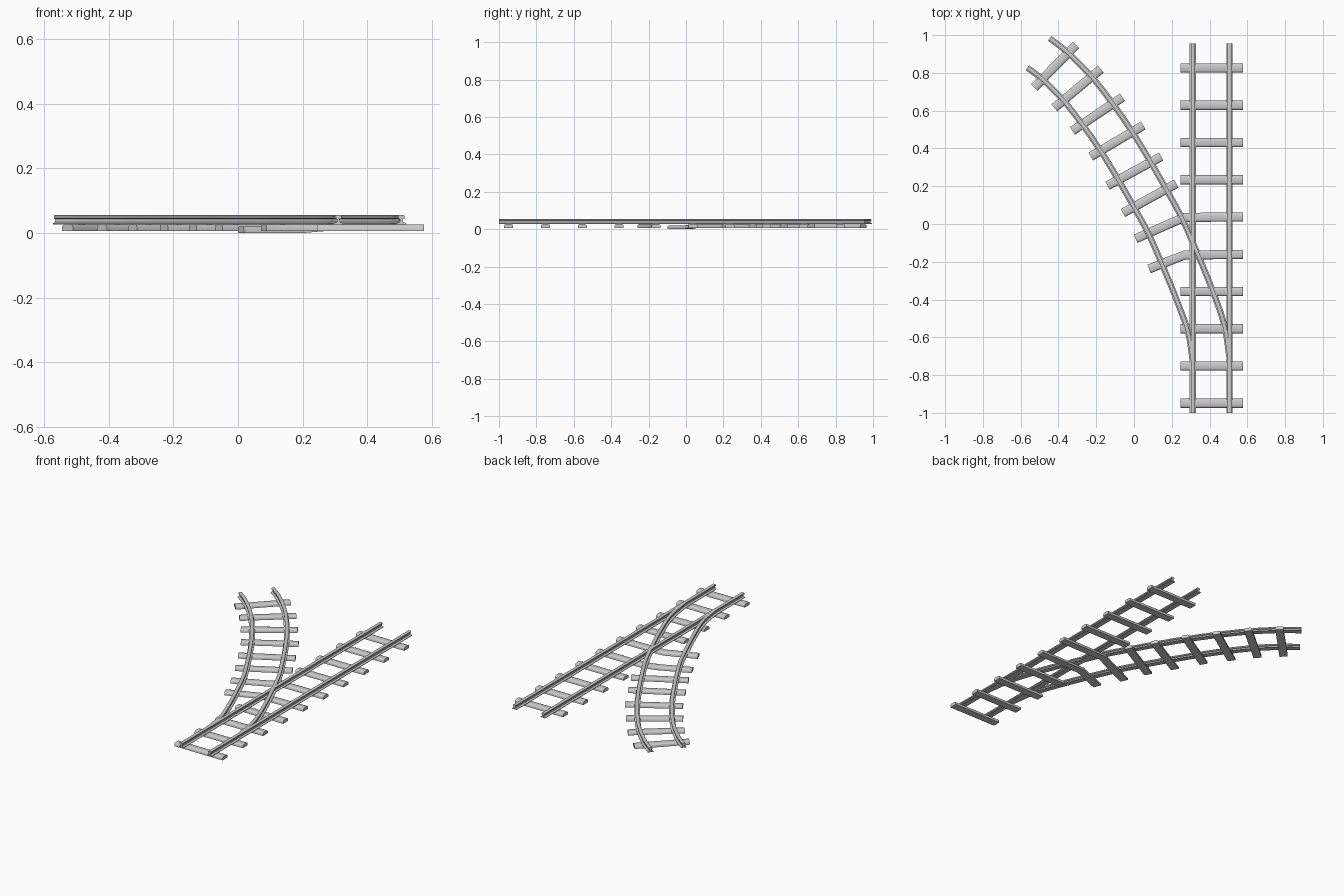
import bpy, bmesh
from mathutils import Vector

if "Cube" in bpy.data.objects:
    bpy.data.objects.remove(bpy.data.objects["Cube"])

# cross-sections: (sideways offset, height)
RAIL_HALF = [(0.016, 0.027), (0.016, 0.030), (0.005, 0.034), (0.004, 0.043),
             (0.010, 0.046), (0.010, 0.053), (0.007, 0.0555)]
RAIL = RAIL_HALF + [(-x, z) for x, z in reversed(RAIL_HALF)]
TIE_HALF = [(0.024, 0.007), (0.024, 0.019), (0.021, 0.024), (0.014, 0.027)]
TIE = TIE_HALF + [(-x, z) for x, z in reversed(TIE_HALF)]
GAUGE = 0.0975


def normals(path):
    """Horizontal mitred side vectors along a path."""
    out = []
    for i, p in enumerate(path):
        dirs = []
        if i > 0:
            dirs.append((p - path[i - 1]).xy.normalized())
        if i < len(path) - 1:
            dirs.append((path[i + 1] - p).xy.normalized())
        t = sum(dirs, Vector((0, 0))).normalized()
        out.append(Vector((t.y, -t.x, 0)) / max(t.dot(dirs[0]), 0.5))
    return out


def sweep(name, path, profile):
    path = [Vector(p) for p in path]
    bm = bmesh.new()
    rings = []
    for p, n in zip(path, normals(path)):
        rings.append([bm.verts.new(p + n * x + Vector((0, 0, z))) for x, z in profile])
    k = len(profile)
    for a, b in zip(rings, rings[1:]):
        for j in range(k):
            bm.faces.new((a[j], a[(j + 1) % k], b[(j + 1) % k], b[j]))
    bm.faces.new(rings[0])
    bm.faces.new(rings[-1][::-1])
    bmesh.ops.recalc_face_normals(bm, faces=bm.faces)
    me = bpy.data.meshes.new(name)
    bm.to_mesh(me)
    bm.free()
    ob = bpy.data.objects.new(name, me)
    bpy.context.collection.objects.link(ob)
    bpy.ops.object.select_all(action='DESELECT')
    ob.select_set(True)
    bpy.context.view_layer.objects.active = ob
    bpy.ops.object.shade_smooth_by_angle(angle=0.7)
    return ob


def spline(pts, steps=5):
    """Catmull-Rom curve through the points."""
    p = [Vector((x, y, 0)) for x, y in pts]
    p = [2 * p[0] - p[1]] + p + [2 * p[-1] - p[-2]]
    out = []
    for a, b, c, d in zip(p, p[1:], p[2:], p[3:]):
        for s in range(steps):
            t = s / steps
            out.append(0.5 * (2 * b + (c - a) * t + (2 * a - 5 * b + 4 * c - d) * t * t
                              + (3 * b - a - 3 * c + d) * t ** 3))
    return out + [p[-2]]


# straight rails
for side, x in (("left", 0.311), ("right", 0.506)):
    sweep(f"straight_rail_{side}", [(x, -1, 0), (x, 0.955, 0)], RAIL)

# diverging rails, offset from the branch centre line
centre = spline([(0.4085, -0.72), (0.381, -0.55), (0.314, -0.36), (0.240, -0.18),
                 (0.165, -0.01), (0.085, 0.137), (0.002, 0.282), (-0.092, 0.436),
                 (-0.193, 0.582), (-0.299, 0.717), (-0.417, 0.836), (-0.505, 0.905)])
side_vecs = normals(centre)
for side, s in (("left", -1), ("right", 1)):
    sweep(f"branch_rail_{side}", [p + n * GAUGE * s for p, n in zip(centre, side_vecs)], RAIL)

# straight sleepers; two of them bend out under the branch
bent = {4: [(0.265, -0.165, 0), (0.08, -0.238, 0)],
        5: [(0.265, 0.035, -0.001), (0.19, 0.002, -0.007), (0.009, -0.078, -0.007)]}
for i in range(10):
    y = -0.949 + i * 0.1972
    tail = bent.get(i, [(0.246, y, 0)])
    sweep(f"straight_sleeper_{i + 1}", [(0.576, y, 0)] + tail, TIE)

# branch sleepers: left end, right end
branch = [((-0.059, 0.058), (0.224, 0.214)), ((-0.140, 0.203), (0.144, 0.357)),
          ((-0.229, 0.357), (0.049, 0.522)), ((-0.326, 0.493), (-0.061, 0.671)),
          ((-0.422, 0.615), (-0.176, 0.820)), ((-0.528, 0.723), (-0.307, 0.948))]
for i, (a, b) in enumerate(branch):
    sweep(f"branch_sleeper_{i + 1}", [(*a, 0), (*b, 0)], TIE)
